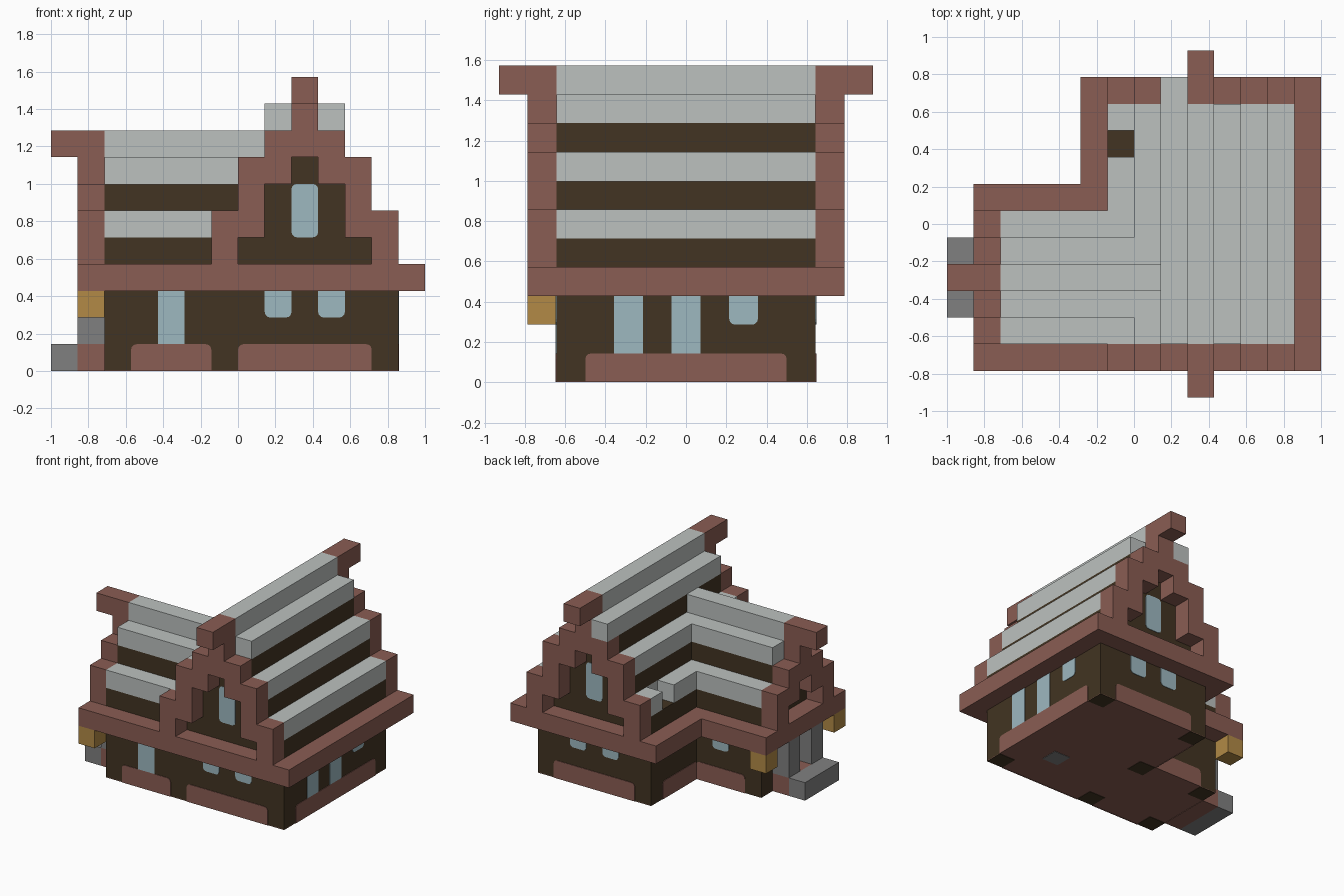
import bpy, bmesh
from mathutils import Vector

cube = bpy.data.objects.get("Cube")
if cube:
    bpy.data.objects.remove(cube, do_unlink=True)

U = 1 / 7          # one building block
RIDGE_X = 2.5      # main ridge line
RIDGE_Y = -2       # wing ridge line


def material(name, rgb):
    lin = [((c / 255 + 0.055) / 1.055) ** 2.4 for c in rgb] + [1]
    m = bpy.data.materials.new(name)
    m.use_nodes = True
    m.diffuse_color = lin
    m.node_tree.nodes["Principled BSDF"].inputs["Base Color"].default_value = lin
    return m


BRICK = material("red brown timber", (138, 93, 83))
DARK = material("dark wood", (66, 52, 34))
SLATE = material("pale roof grey", (188, 193, 191))
GLASS = material("pale blue glass", (157, 184, 192))
STONE = material("stone grey", (128, 128, 128))
GOLD = material("lantern gold", (178, 138, 70))


def finish(name, bm, mats):
    bmesh.ops.recalc_face_normals(bm, faces=bm.faces)
    bmesh.ops.scale(bm, vec=(U, U, U), verts=bm.verts)
    me = bpy.data.meshes.new(name)
    bm.to_mesh(me)
    bm.free()
    for m in mats:
        me.materials.append(m)
    ob = bpy.data.objects.new(name, me)
    bpy.context.collection.objects.link(ob)
    return ob


def boxes(name, mat, *spans, end_mat=None, end_axis=1, end_at=()):
    """Boxes as (x0, x1, y0, y1, z0, z1); faces lying at end_at take end_mat."""
    bm = bmesh.new()
    for x0, x1, y0, y1, z0, z1 in spans:
        vs = bmesh.ops.create_cube(bm, size=1)["verts"]
        bmesh.ops.scale(bm, vec=(x1 - x0, y1 - y0, z1 - z0), verts=vs)
        bmesh.ops.translate(bm, vec=((x0 + x1) / 2, (y0 + y1) / 2, (z0 + z1) / 2), verts=vs)
    if end_mat:
        for f in bm.faces:
            on_end = any(abs(f.calc_center_median()[end_axis] - e) < 0.01 for e in end_at)
            f.material_index = int(on_end and abs(f.normal[end_axis]) > 0.9)
    return finish(name, bm, [mat, end_mat] if end_mat else [mat])


def panel(name, mat, axis, plane, out, a0, a1, z0, z1, round_top=False, round_low=False):
    """Thin plate on a wall plane, with optional rounded corners."""
    def point(a, z):
        return Vector((plane, a, z)) if axis == "x" else Vector((a, plane, z))
    bm = bmesh.new()
    vs = [bm.verts.new(point(a, z)) for a, z in ((a0, z0), (a1, z0), (a1, z1), (a0, z1))]
    bm.faces.new(vs)
    soft = (vs[:2] if round_low else []) + (vs[2:] if round_top else [])
    if soft:
        bmesh.ops.bevel(bm, geom=soft, offset=0.2, segments=3, profile=0.5, affect='VERTICES')
    new = bmesh.ops.extrude_face_region(bm, geom=bm.faces[:])["geom"]
    step = Vector((out, 0, 0)) if axis == "x" else Vector((0, out, 0))
    bmesh.ops.translate(bm, vec=step * 0.03, verts=[v for v in new if isinstance(v, bmesh.types.BMVert)])
    return finish(name, bm, [mat])


# Walls and underside
boxes("walls", DARK, (-1, 6, -4.5, 4.5, 0.04, 3), (-5, -1, -4.5, 0.5, 0.04, 3))
boxes("floor", BRICK, (-1, 6, -4.5, 4.5, 0.02, 0.04), (-5, -1, -4.5, 0.5, 0.02, 0.04))
posts = [(5, -4.5), (5, 3.5), (-1, 3.5), (-1, -4.5), (-1, -0.5), (-5, -4.5), (-5, -0.5)]
boxes("post_feet", DARK, *[(x, x + 1, y, y + 1, 0, 0.04) for x, y in posts])
boxes("hearth_underside", STONE, (3, 4, -2.5, -1.5, 0, 0.04))

# Base panels along the foot of each wall
for i, (axis, plane, out, a0, a1) in enumerate([
        ("y", -4.5, -1, -4, -1), ("y", -4.5, -1, 0, 5), ("y", 4.5, 1, 0, 5),
        ("y", 0.5, 1, -4, -1), ("x", 6, 1, -3.5, 3.5), ("x", -1, -1, 0.5, 3.5)]):
    panel(f"base_panel_{i}", BRICK, axis, plane, out, a0, a1, 0, 1, round_top=True)

# Windows: tall ones stand on the base panels, small ones sit under the eaves
for i, (axis, plane, out, a, z0) in enumerate([
        ("y", -4.5, -1, -3, 1), ("y", -4.5, -1, 1, 2), ("y", -4.5, -1, 3, 2),
        ("y", 4.5, 1, 1, 2), ("y", 4.5, 1, 3, 2), ("y", 0.5, 1, -3, 2),
        ("x", 6, 1, -3.5 + 1, 1), ("x", 6, 1, -0.5, 1), ("x", 6, 1, 1.5, 2)]):
    panel(f"window_{i}", GLASS, axis, plane, out, a, a + 1, z0, 3, round_low=z0 == 2)
for side, name in ((-1, "front"), (1, "back")):
    panel(f"{name}_gable_window", GLASS, "y", 4.5 * side, side, 2, 3, 5, 7,
          round_top=True, round_low=True)

# Eaves
boxes("eaves", BRICK, (-2, 7, -5.5, 5.5, 3, 4), (-6, -2, -5.5, 1.5, 3, 4))


# Main roof tiers, stepping in by one block for every two rows
def main_tier(half, z0, z1):
    return (RIDGE_X - half, RIDGE_X + half, -4.5, 4.5, z0, z1)


boxes("main_roof_dark_rows", DARK, main_tier(3.5, 4, 5), main_tier(2.5, 6, 7), main_tier(1.5, 8, 9))
boxes("main_roof_slate_rows", SLATE, (0, 6, -4.5, 4.5, 5, 6), (-1, 0, -4.5, 2.5, 5, 6),
      (-1, 0, 3.5, 4.5, 5, 6), main_tier(2.5, 7, 8), end_mat=DARK, end_at=(-4.5, 4.5))
boxes("main_roof_top", SLATE, main_tier(1.5, 9, 10), main_tier(0.5, 10, 11))
boxes("loose_roof_block", SLATE, (1, 2, 4.5, 5.5, 9, 10))


# Wing roof tiers, ending where they meet the main roof
def wing_tier(half, z0, z1, x1):
    return (-5, x1, RIDGE_Y - half, RIDGE_Y + half, z0, z1)


boxes("wing_roof_dark_rows", DARK, wing_tier(2.5, 4, 5, -1), wing_tier(1.5, 6, 7, 0))
boxes("wing_roof_slate_row", SLATE, wing_tier(2.5, 5, 6, -1),
      end_mat=DARK, end_axis=0, end_at=(-5,))
boxes("wing_roof_top", SLATE, wing_tier(1.5, 7, 8, 0), wing_tier(0.5, 8, 9, 1))

# Stepped gable frames: (inner half width, outer half width, bottom, top)
MAIN_FRAME = [(2.5, 3.5, 4, 6), (1.5, 2.5, 5, 8), (0.5, 1.5, 7, 9), (0, 0.5, 8, 10)]
WING_FRAME = [(1.5, 2.5, 4, 6), (0.5, 1.5, 5, 7), (0, 0.5, 6, 8)]


def frame_spans(frame, centre):
    for inner, outer, z0, z1 in frame:
        if inner == 0:
            yield centre - outer, centre + outer, z0, z1
        else:
            yield centre - outer, centre - inner, z0, z1
            yield centre + inner, centre + outer, z0, z1


for name, y0, y1, tip0, tip1 in (("front", -5.5, -4.5, -6.5, -4.5), ("back", 4.5, 5.5, 4.5, 6.5)):
    spans = [(a, b, y0, y1, z0, z1) for a, b, z0, z1 in frame_spans(MAIN_FRAME, RIDGE_X)]
    boxes(f"{name}_gable_frame", BRICK, *spans)
    boxes(f"{name}_ridge_end", BRICK, (2, 3, tip0, tip1, 10, 11))
boxes("wing_gable_frame", BRICK,
      *[(-6, -5, a, b, z0, z1) for a, b, z0, z1 in frame_spans(WING_FRAME, RIDGE_Y)])
boxes("wing_ridge_end", BRICK, (-7, -5, -2.5, -1.5, 8, 9))

# Porch and lanterns
boxes("porch_floor", BRICK, (-6, -5, -3.5, -0.5, 0, 1))
boxes("porch_step", STONE, (-7, -6, -3.5, -0.5, 0, 1))
boxes("porch_pillars", STONE, (-6, -5, -3.5, -2.5, 1, 3), (-6, -5, -1.5, -0.5, 1, 3))
boxes("lanterns", GOLD, (-6, -5, -5.5, -4.5, 2, 3), (-6, -5, 0.5, 1.5, 2, 3))
